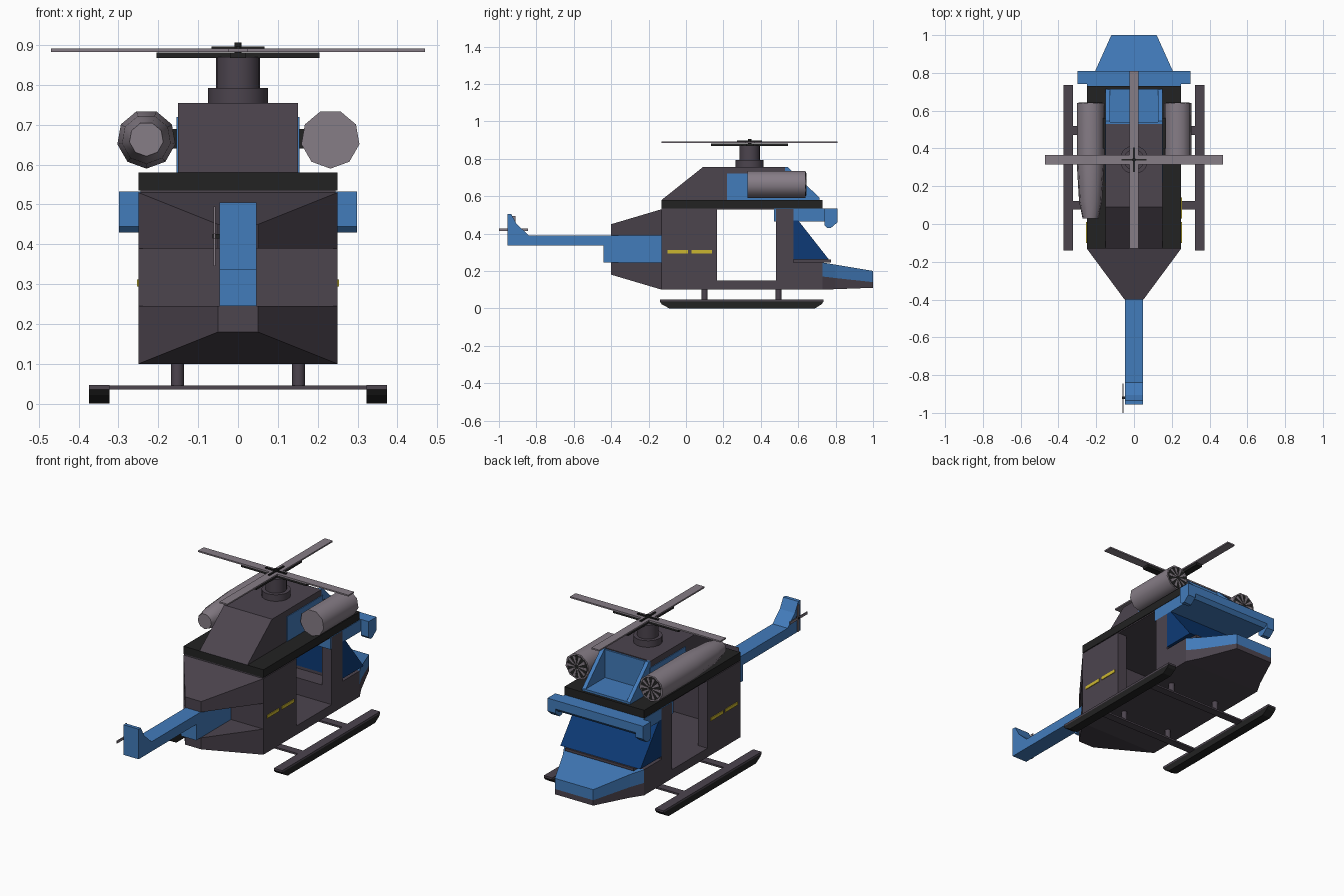
import bpy, bmesh, math
from mathutils import Matrix, Vector

cube = bpy.data.objects.get("Cube")
if cube:
    bpy.data.objects.remove(cube, do_unlink=True)


def material(name, r, g, b):
    m = bpy.data.materials.new(name)
    m.use_nodes = True
    m.diffuse_color = (r, g, b, 1)
    m.node_tree.nodes["Principled BSDF"].inputs["Base Color"].default_value = (r, g, b, 1)
    return m


PLUM = material("dark plum grey", 0.072, 0.058, 0.076)
BLUE = material("mid blue", 0.055, 0.2, 0.5)
GLASS = material("deep blue glass", 0.004, 0.042, 0.18)
BLACK = material("black", 0.016, 0.016, 0.016)
GREY = material("light plum grey", 0.24, 0.205, 0.24)
YELLOW = material("yellow", 0.6, 0.47, 0.03)


def finish(name, bm, mats, smooth=False):
    bmesh.ops.recalc_face_normals(bm, faces=bm.faces)
    mesh = bpy.data.meshes.new(name)
    bm.to_mesh(mesh)
    bm.free()
    for m in mats:
        mesh.materials.append(m)
    ob = bpy.data.objects.new(name, mesh)
    bpy.context.collection.objects.link(ob)
    if smooth:
        bpy.ops.object.select_all(action='DESELECT')
        ob.select_set(True)
        bpy.context.view_layer.objects.active = ob
        bpy.ops.object.shade_smooth_by_angle(angle=math.radians(50))
    return ob


def loft(name, rings, mat, smooth=False):
    """Skin closed rings of points and cap both ends."""
    bm = bmesh.new()
    vs = [[bm.verts.new(p) for p in ring] for ring in rings]
    n = len(vs[0])
    for a, b in zip(vs, vs[1:]):
        for i in range(n):
            j = (i + 1) % n
            bm.faces.new((a[i], a[j], b[j], b[i]))
    bm.faces.new(vs[0])
    bm.faces.new(vs[-1])
    return finish(name, bm, [mat], smooth)


def prism(name, profile, x0, x1, mat):
    """Extrude a (y, z) profile along x."""
    return loft(name, [[(x, y, z) for y, z in profile] for x in (x0, x1)], mat)


def box(name, x, y, z, mat):
    return prism(name, [(y[0], z[0]), (y[1], z[0]), (y[1], z[1]), (y[0], z[1])], *sorted(x), mat)


def rect(y, half, z0, z1):
    return [(-half, y, z0), (half, y, z0), (half, y, z1), (-half, y, z1)]


def post(name, x, y, z0, z1, r, mat, sides=16):
    bm = bmesh.new()
    bmesh.ops.create_cone(bm, cap_ends=True, segments=sides, radius1=r, radius2=r, depth=z1 - z0,
                          matrix=Matrix.Translation((x, y, (z0 + z1) / 2)))
    return finish(name, bm, [mat], True)


SIDES = ((1, "right"), (-1, "left"))

# Cabin: floor, rear walls, door posts, lower cockpit
box("cabin_floor", (-.25, .25), (-.13, .73), (.10, .15), PLUM)
box("rear_wall", (-.19, .19), (-.13, -.10), (.15, .53), PLUM)
box("cockpit_base", (-.25, .25), (.48, .73), (.15, .245), PLUM)
for s, side in SIDES:
    box(side + "_rear_panel", (s * .19, s * .25), (-.13, .165), (.15, .53), PLUM)
    box(side + "_front_post", (s * .19, s * .25), (.48, .575), (.245, .53), PLUM)
    for i, y in enumerate((-.10, .03)):
        box(f"{side}_marking_stripe_{i}", (s * .249, s * .254), (y, y + .11), (.294, .312), YELLOW)

# Tapered rear body with a slot for the boom
loft("upper_rear_taper", [rect(-.13, .25, .39, .53), rect(-.40, .05, .39, .45)], PLUM)
loft("lower_rear_taper", [rect(-.13, .25, .10, .245), rect(-.40, .05, .18, .245)], PLUM)

# Windscreen and sill
box("windscreen_sill", (-.215, .215), (.575, .775), (.245, .26), PLUM)
prism("windscreen", [(.575, .47), (.575, .26), (.765, .26), (.60, .47)], -.25, .25, GLASS)


# Nose in two colour layers
def nose(name, back, front, mat):
    loft(name, [rect(.73, .25, *back), rect(.80, .21, *[b + (f - b) * .26 for b, f in zip(back, front)]),
                rect(1.0, .12, *front)], mat)


nose("nose_top", (.17, .245), (.14, .20), BLUE)
nose("nose_bottom", (.10, .17), (.11, .14), PLUM)

# Roof and blue brow
box("roof", (-.25, .25), (-.13, .73), (.535, .58), BLACK)
box("roof_lining", (-.245, .245), (-.13, .48), (.528, .536), PLUM)
box("brow_plate", (-.25, .25), (.47, .74), (.465, .533), BLUE)
prism("brow_bar", [(.74, .465), (.79, .465), (.81, .485), (.81, .533), (.74, .533)], -.297, .297, BLUE)
for s, side in SIDES:
    prism(side + "_brow_end", [(.74, .445), (.755, .43), (.775, .43), (.81, .46), (.81, .533), (.74, .533)],
          s * .25, s * .299, BLUE)

# Engine housing with blue scoop
prism("engine_housing", [(-.13, .58), (.53, .58), (.53, .755), (.09, .755)], -.15, .15, PLUM)
box("scoop_back", (-.14, .14), (.53, .54), (.58, .75), BLUE)
box("scoop_floor", (-.14, .14), (.54, .715), (.58, .592), BLUE)
for s, side in SIDES:
    prism(side + "_scoop_cheek", [(.53, .58), (.715, .58), (.715, .59), (.545, .755), (.53, .755)],
          s * .128, s * .15, BLUE)
    box(side + "_housing_panel", (s * .149, s * .154), (.22, .54), (.58, .72), BLUE)


# Side engines with fans
def engine(name, x, profile):
    cz, n = .664, 9
    ang = [2 * math.pi * (i + .5) / n + math.pi / 2 for i in range(n)]
    rings = [[(x + r * math.cos(a), y, cz + r * math.sin(a)) for a in ang] for y, r in profile]
    loft(name + "_shell", rings, GREY, True)
    bm = bmesh.new()
    bmesh.ops.create_cone(bm, cap_ends=True, segments=18, radius1=.064, radius2=.064, depth=.004)
    bm.transform(Matrix.Translation((x, .64, cz)) @ Matrix.Rotation(math.pi / 2, 4, 'X'))
    finish(name + "_fan_disc", bm, [BLACK])
    bm = bmesh.new()
    for k in range(10):
        turn = Matrix.Rotation(k * math.pi / 5, 4, 'Y')
        quad = [(.012, .002), (.06, .008), (.06, -.008), (.012, -.002)]
        bm.faces.new([bm.verts.new(turn @ Vector((u, 0, v)) + Vector((x, .644, cz))) for u, v in quad])
    for f in bm.faces:
        f.normal_update()
        if f.normal.y < 0:
            f.normal_flip()
    bmesh.ops.solidify(bm, geom=bm.faces[:], thickness=.002)
    finish(name + "_fan_blades", bm, [GREY])
    box(name + "_mount", (x * .6, x * .8), (.40, .56), (.64, .69), BLACK)


engine("right_engine", .232, [(.64, .074), (.33, .074)])
engine("left_engine", -.23, [(.64, .074), (.32, .074), (.12, .062), (.03, .043)])

# Main rotor
CY = .34
post("mast_base", 0, CY, .755, .792, .075, PLUM, 20)
post("mast", 0, CY, .79, .87, .055, PLUM, 20)
post("hub_cap", 0, CY, .87, .906, .009, BLACK, 8)
for name, reach, half, z, mat in (("rotor_arm", .205, .02, (.868, .882), BLACK),
                                  ("rotor_blade", .47, .025, (.883, .891), GREY),
                                  ("hub_cross", .066, .005, (.889, .897), BLACK)):
    box(name + "_across", (-reach, reach), (CY - half, CY + half), z, mat)
    box(name + "_along", (-half, half), (CY - reach, CY + reach), z, mat)

# Tail boom, fin, tail rotor
box("tail_boom", (-.047, .047), (-.955, -.10), (.335, .39), BLUE)
box("boom_support", (-.047, .047), (-.44, -.13), (.245, .335), BLUE)
prism("tail_fin", [(-.955, .39), (-.84, .39), (-.905, .45), (-.935, .505), (-.955, .505)], -.047, .047, BLUE)
box("tail_rotor_vertical", (-.061, -.056), (-.928, -.912), (.345, .495), GREY)
box("tail_rotor_level", (-.061, -.056), (-1, -.845), (.413, .427), GREY)
box("tail_rotor_axle", (-.064, -.04), (-.926, -.914), (.414, .426), BLACK)

# Landing gear
for s, side in SIDES:
    x = (s * .322, s * .374)
    prism(side + "_skid", [(-.14, .036), (-.13, .022), (-.09, 0), (.69, 0), (.725, .022), (.735, .036)], *x, BLACK)
    box(side + "_skid_top", x, (-.14, .735), (.036, .047), PLUM)
    for i, y in enumerate((.10, .495)):
        post(f"{side}_strut_{i}", s * .152, y, .04, .11, .016, PLUM, 12)
for i, y in enumerate((.10, .495)):
    box(f"skid_crossbar_{i}", (-.34, .34), (y - .023, y + .023), (.036, .046), PLUM)
